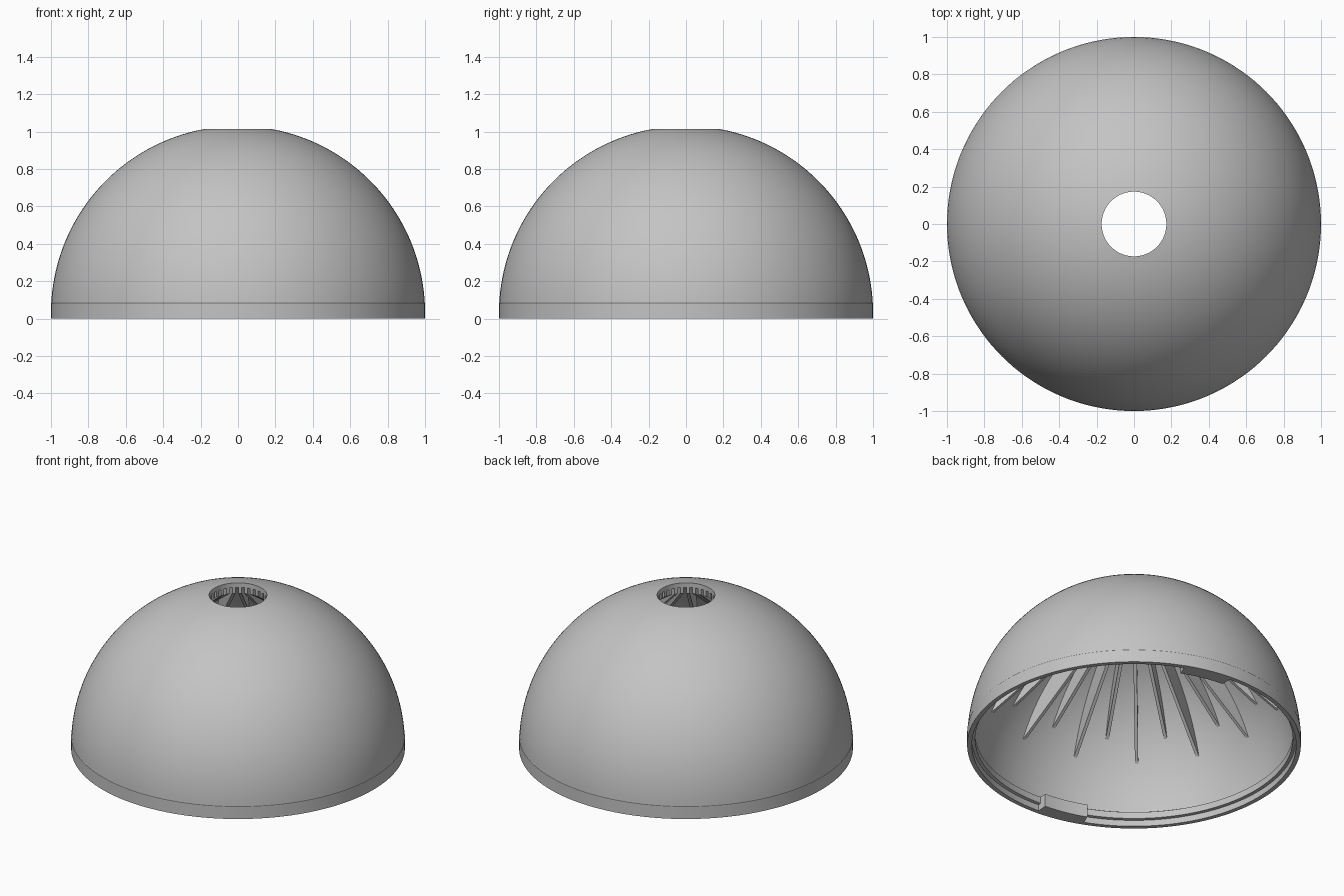
import bpy, bmesh, math
from mathutils import Matrix, Vector

cube = bpy.data.objects.get("Cube")
if cube:
    bpy.data.objects.remove(cube, do_unlink=True)

OUTER, INNER, CENTRE, HOLE = 1.0, 0.97, 0.03, 0.173
BAND = 0.085

grey = bpy.data.materials.new("neutral_grey")
grey.use_nodes = True
GREY = (0.55, 0.55, 0.55, 1)
grey.diffuse_color = GREY
grey.node_tree.nodes["Principled BSDF"].inputs["Base Color"].default_value = GREY


def finish(bm, name, smooth=True):
    bmesh.ops.remove_doubles(bm, verts=bm.verts, dist=1e-5)
    bmesh.ops.recalc_face_normals(bm, faces=bm.faces)
    mesh = bpy.data.meshes.new(name)
    bm.to_mesh(mesh)
    bm.free()
    mesh.materials.append(grey)
    obj = bpy.data.objects.new(name, mesh)
    bpy.context.collection.objects.link(obj)
    if smooth:
        bpy.ops.object.select_all(action='DESELECT')
        obj.select_set(True)
        bpy.context.view_layer.objects.active = obj
        bpy.ops.object.shade_smooth_by_angle(angle=math.radians(25))
    return obj


def height(r, radius):
    return CENTRE + math.sqrt(radius ** 2 - r ** 2)


def arc(r0, r1, radius, steps):
    """Points (r, z) along the dome between two distances from the axis."""
    a0, a1 = math.asin(r0 / radius), math.asin(r1 / radius)
    angles = [a0 + (a1 - a0) * i / steps for i in range(steps + 1)]
    return [(radius * math.sin(a), CENTRE + radius * math.cos(a)) for a in angles]


def revolve(bm, profile, start, sweep, steps):
    """Sweep a closed (r, z) profile around the vertical axis."""
    full = sweep >= 2 * math.pi
    verts = [bm.verts.new((r * math.cos(start), r * math.sin(start), z)) for r, z in profile]
    edges = [bm.edges.new((verts[i - 1], verts[i])) for i in range(len(verts))]
    caps = [] if full else [bm.faces.new(verts)]
    res = bmesh.ops.spin(bm, geom=verts + edges, cent=(0, 0, 0), axis=(0, 0, 1),
                         angle=sweep, steps=steps)
    if not full:
        end = [g for g in res["geom_last"] if isinstance(g, bmesh.types.BMVert)]
        end_edges = [g for g in res["geom_last"] if isinstance(g, bmesh.types.BMEdge)]
        bmesh.ops.contextual_create(bm, geom=end + end_edges)


# Hollow dome with a top opening, straight base band and inner snap lip
r_out = math.sqrt(OUTER ** 2 - (BAND - CENTRE) ** 2)
r_in = math.sqrt(INNER ** 2 - (BAND + 0.01 - CENTRE) ** 2)
profile = arc(HOLE, r_out, OUTER, 40)
profile += [(OUTER, BAND - 0.002), (OUTER, 0), (0.972, 0), (0.972, 0.04),
            (0.952, 0.042), (0.952, BAND)]
profile += arc(r_in, HOLE, INNER, 40)
bm = bmesh.new()
revolve(bm, profile, 0, 2 * math.pi, 144)
finish(bm, "dome_shell")

# Two locking tabs inside the base band
for side, start in (("back", 68), ("front", 248)):
    bm = bmesh.new()
    tab = [(0.905, 0.0), (0.98, 0.0), (0.98, BAND), (0.905, BAND)]
    revolve(bm, tab, math.radians(start), math.radians(18), 8)
    finish(bm, side + "_locking_tab")


# Radial ribs under the dome, alternating short and long
def make_ribs(name, tip, offset, count=15, thickness=0.02):
    outline = arc(HOLE + 0.002, tip, INNER + 0.008, 16)
    outline += [(tip, height(tip, INNER)), (HOLE + 0.002, 0.945)]
    bm = bmesh.new()
    for i in range(count):
        turn = Matrix.Rotation(math.radians(offset) + 2 * math.pi * i / count, 3, 'Z')
        sides = [[bm.verts.new(turn @ Vector((r, y, z))) for r, z in outline]
                 for y in (-thickness / 2, thickness / 2)]
        a, b = sides
        bm.faces.new(a)
        bm.faces.new(b[::-1])
        for k in range(len(a)):
            bm.faces.new((a[k - 1], b[k - 1], b[k], a[k]))
    finish(bm, name, smooth=False)


make_ribs("short_ribs", 0.84, 1)
make_ribs("long_ribs", 0.90, 13)
